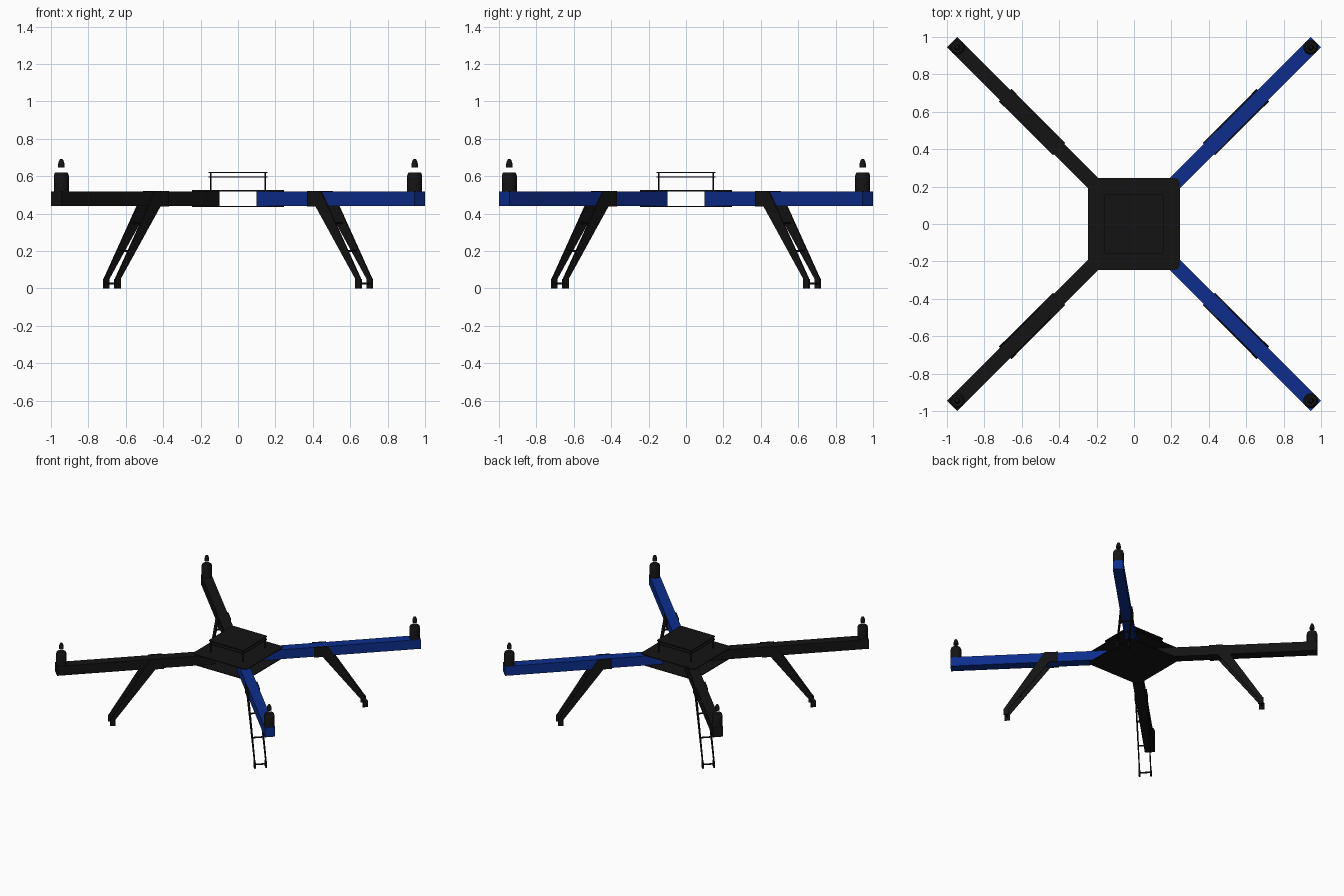
import bpy, bmesh
from math import radians, pi
from mathutils import Matrix, Vector

if "Cube" in bpy.data.objects:
    bpy.data.objects.remove(bpy.data.objects["Cube"])


def material(name, rgb):
    m = bpy.data.materials.new(name)
    m.diffuse_color = (*rgb, 1)
    m.use_nodes = True
    m.node_tree.nodes["Principled BSDF"].inputs["Base Color"].default_value = m.diffuse_color
    return m


BLACK = material("black", (0.007, 0.007, 0.007))
BLUE = material("blue", (0.004, 0.027, 0.27))


def finish(bm, name, mat, turn=0.0, smooth=False):
    bm.transform(Matrix.Rotation(turn, 4, 'Z'))
    bmesh.ops.recalc_face_normals(bm, faces=bm.faces)
    me = bpy.data.meshes.new(name)
    bm.to_mesh(me)
    bm.free()
    ob = bpy.data.objects.new(name, me)
    me.materials.append(mat)
    bpy.context.collection.objects.link(ob)
    if smooth:
        bpy.ops.object.select_all(action='DESELECT')
        ob.select_set(True)
        bpy.context.view_layer.objects.active = ob
        bpy.ops.object.shade_smooth_by_angle(angle=radians(35))
    return ob


def add_box(bm, x0, x1, y0, y1, z0, z1):
    size = Matrix.Diagonal((x1 - x0, y1 - y0, z1 - z0, 1))
    mid = Matrix.Translation(((x0 + x1) / 2, (y0 + y1) / 2, (z0 + z1) / 2))
    return bmesh.ops.create_cube(bm, size=1, matrix=mid @ size)["verts"]


def add_prism(bm, outline, offset):
    face = bm.faces.new([bm.verts.new(p) for p in outline])
    ext = bmesh.ops.extrude_face_region(bm, geom=[face], use_keep_orig=True)
    verts = [v for v in ext["geom"] if isinstance(v, bmesh.types.BMVert)]
    bmesh.ops.translate(bm, verts=verts, vec=offset)


def add_lathe(bm, profile, x, n=24):
    rings = [bm.verts.new((x + r, 0, z)) for r, z in profile]
    edges = [bm.edges.new(p) for p in zip(rings, rings[1:])]
    bmesh.ops.spin(bm, geom=rings + edges, cent=(x, 0, 0), axis=(0, 0, 1),
                   angle=2 * pi, steps=n, use_duplicate=False)
    bmesh.ops.remove_doubles(bm, verts=bm.verts, dist=1e-5)


def add_rod(bm, a, b, r, n=10):
    a, b = Vector(a), Vector(b)
    d = b - a
    rot = d.to_track_quat('Z', 'Y').to_matrix().to_4x4()
    bmesh.ops.create_cone(bm, cap_ends=True, segments=n, radius1=r, radius2=r,
                          depth=d.length, matrix=Matrix.Translation((a + b) / 2) @ rot)


def plate(name, half, corner, z0, z1):
    bm = bmesh.new()
    add_box(bm, -half, half, -half, half, z0, z1)
    upright = [e for e in bm.edges if abs(e.verts[0].co.z - e.verts[1].co.z) > 1e-4]
    bmesh.ops.bevel(bm, geom=upright, offset=corner, segments=4, profile=0.5,
                    affect='EDGES')
    finish(bm, name, BLACK)


# Body: two large plates and two small raised plates
plate("lower_body_plate", 0.246, 0.03, 0.436, 0.442)
plate("upper_body_plate", 0.246, 0.03, 0.519, 0.525)
plate("lower_top_plate", 0.158, 0.012, 0.593, 0.599)
plate("upper_top_plate", 0.158, 0.012, 0.617, 0.623)

# Standoffs carrying the raised plates
bm = bmesh.new()
for sx in (-1, 1):
    for sy in (-1, 1):
        add_rod(bm, (sx * 0.146, sy * 0.146, 0.52), (sx * 0.146, sy * 0.146, 0.623), 0.005)
finish(bm, "standoffs", BLACK, smooth=True)

LEG = [(0.566, 0.522), (0.67, 0.522), (0.972, 0.05), (0.972, 0.02),
       (0.937, 0.02), (0.937, 0.045), (0.632, 0.438), (0.566, 0.438)]

for side, deg, mat in (("back_right", 45, BLUE), ("back_left", 135, BLACK),
                       ("front_left", 225, BLACK), ("front_right", 315, BLUE)):
    t = radians(deg)

    # Square arm
    bm = bmesh.new()
    add_box(bm, 0.18, 1.375, -0.039, 0.039, 0.442, 0.519)
    finish(bm, side + "_arm", mat, t)

    # Motor can with a chamfered top
    bm = bmesh.new()
    add_lathe(bm, [(0, 0.515), (0.04, 0.515), (0.04, 0.602), (0.035, 0.617),
                   (0.03, 0.621), (0, 0.621)], 1.336)
    finish(bm, side + "_motor", BLACK, t, True)

    # Propeller nut
    bm = bmesh.new()
    add_lathe(bm, [(0, 0.646), (0.018, 0.646), (0.018, 0.662), (0.015, 0.675),
                   (0.009, 0.69), (0, 0.692)], 1.336, 16)
    finish(bm, side + "_propeller_nut", BLACK, t, True)

    # Leg: a cut plate and foot on each side of the arm, joined by rungs
    bm = bmesh.new()
    for s in (-1, 1):
        add_prism(bm, [(r, s * 0.039, z) for r, z in LEG], (0, s * 0.007, 0))
        add_box(bm, 0.935, 0.974, s * 0.0425 - 0.006, s * 0.0425 + 0.006, 0, 0.05)
    for r, z in ((0.955, 0.026), (0.853, 0.2), (0.75, 0.35)):
        add_rod(bm, (r, -0.042, z), (r, 0.042, z), 0.006)
    finish(bm, side + "_leg", BLACK, t)
